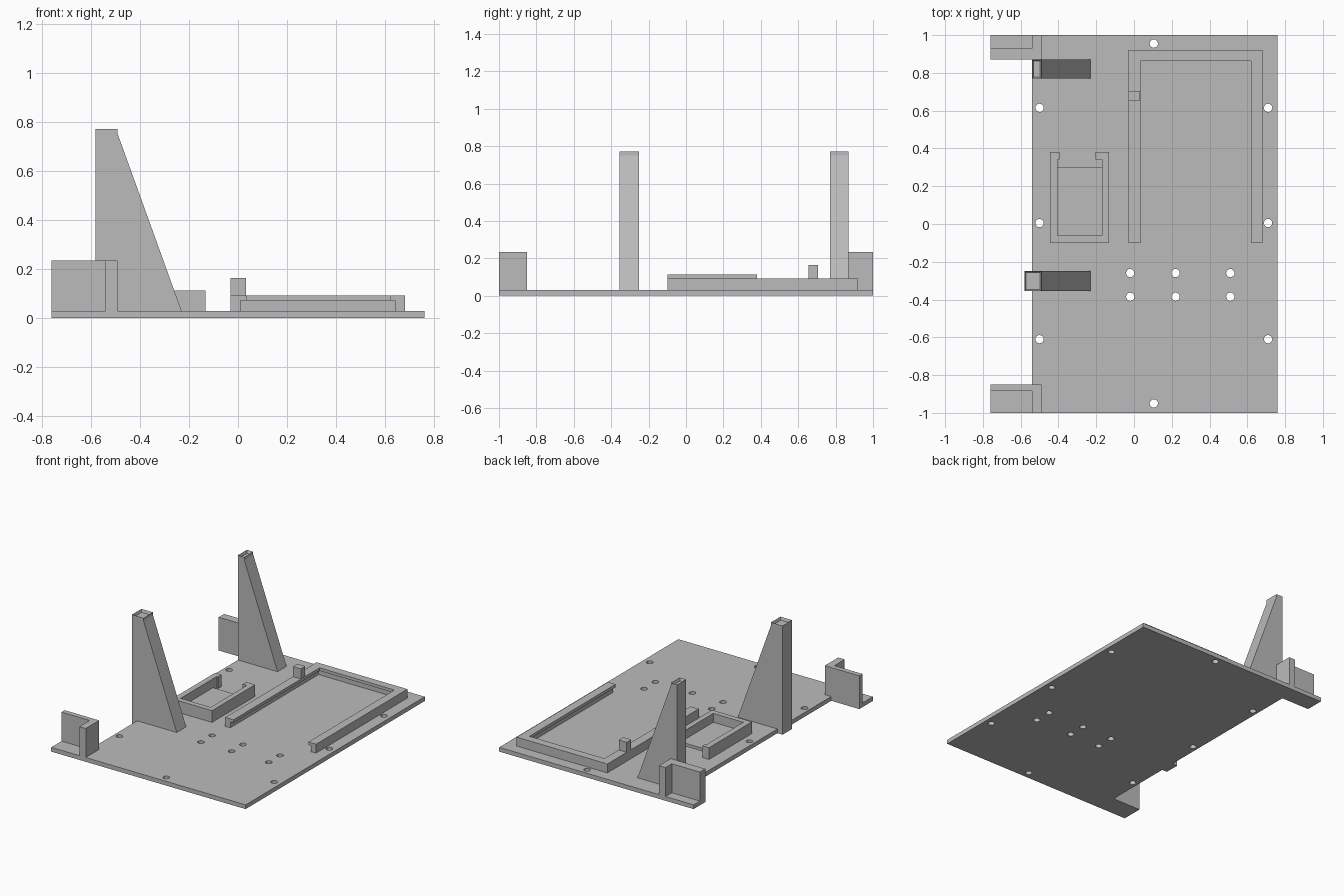
import bpy
import bmesh
from mathutils import Vector

if "Cube" in bpy.data.objects:
    bpy.data.objects.remove(bpy.data.objects["Cube"], do_unlink=True)

grey = bpy.data.materials.new("plain_grey")
grey.use_nodes = True
COLOUR = (0.5, 0.5, 0.5, 1)
grey.diffuse_color = COLOUR
grey.node_tree.nodes["Principled BSDF"].inputs["Base Color"].default_value = COLOUR

FLOOR = 0.03


def finish(name, bm):
    bmesh.ops.recalc_face_normals(bm, faces=bm.faces)
    mesh = bpy.data.meshes.new(name)
    bm.to_mesh(mesh)
    bm.free()
    mesh.materials.append(grey)
    obj = bpy.data.objects.new(name, mesh)
    bpy.context.collection.objects.link(obj)
    return obj


def extrude(points, offset):
    """Solid made by sweeping a closed outline along an offset."""
    bm = bmesh.new()
    face = bm.faces.new([bm.verts.new(p) for p in points])
    swept = bmesh.ops.extrude_face_region(bm, geom=[face], use_keep_orig=True)
    verts = [v for v in swept["geom"] if isinstance(v, bmesh.types.BMVert)]
    bmesh.ops.translate(bm, verts=verts, vec=Vector(offset))
    bmesh.ops.recalc_face_normals(bm, faces=bm.faces)
    return bm


def slab(name, outline, z0, z1):
    return finish(name, extrude([(x, y, z0) for x, y in outline], (0, 0, z1 - z0)))


def box(name, x0, x1, y0, y1, z0, z1):
    return slab(name, [(x0, y0), (x1, y0), (x1, y1), (x0, y1)], z0, z1)


# Base plate with two corner tabs and a small foot on its right edge
plate = slab("base_plate", [
    (-0.76, -1), (0.76, -1), (0.76, 1), (-0.76, 1),
    (-0.76, 0.87), (-0.54, 0.87), (-0.54, -0.25), (-0.58, -0.25),
    (-0.58, -0.355), (-0.54, -0.355), (-0.54, -0.85), (-0.76, -0.85)], 0, FLOOR)

# Screw holes through the plate
holes = [(0.105, y, 0.022) for y in (-0.95, 0.955)]
holes += [(x, y, 0.022) for x in (-0.5, 0.71) for y in (-0.61, 0.005, 0.615)]
holes += [(x, y, 0.022) for x in (-0.02, 0.22, 0.51) for y in (-0.385, -0.26)]
bm = bmesh.new()
for x, y, r in holes:
    made = bmesh.ops.create_cone(bm, cap_ends=True, segments=16,
                                 radius1=r, radius2=r, depth=0.2)
    bmesh.ops.translate(bm, verts=made["verts"], vec=(x, y, 0))
cutter = finish("hole_cutter", bm)
cutter.hide_render = True
cut = plate.modifiers.new("screw_holes", "BOOLEAN")
cut.operation = "DIFFERENCE"
cut.solver = "EXACT"
cut.object = cutter
bpy.context.view_layer.objects.active = plate
bpy.ops.object.modifier_apply(modifier=cut.name)
bpy.data.objects.remove(cutter, do_unlink=True)


# Tall sloped supports with a shallow socket in the top
def support(name, x0, y0, y1):
    top = 0.77
    profile = [(x0, FLOOR), (-0.23, FLOOR), (-0.49, 0.75), (-0.49, top), (x0, top)]
    bm = extrude([(x, y0, z) for x, z in profile], (0, y1 - y0, 0))
    cap = max(bm.faces, key=lambda f: f.calc_center_median().z)
    bmesh.ops.inset_individual(bm, faces=[cap], thickness=0.01)
    bmesh.ops.translate(bm, verts=cap.verts, vec=(0, 0, -0.02))
    finish(name, bm)


support("front_support", -0.58, -0.355, -0.25)
support("back_support", -0.54, 0.77, 0.87)

# Corner brackets: one wall across the tab, one wall along the plate edge
for side, inner, outer, end in (("front", -0.85, -0.885, -1), ("back", 0.87, 0.93, 1)):
    slab(side + "_corner_bracket", [
        (-0.76, inner), (-0.49, inner), (-0.49, end),
        (-0.54, end), (-0.54, outer), (-0.76, outer)], FLOOR, 0.235)


# Large tray: U-shaped wall with an overhanging lip, open to the front
def u_frame(name, left, right, back, z0, z1):
    x0, x1, y0, y1 = -0.03, 0.68, -0.1, 0.92
    slab(name, [(x0, y0), (left, y0), (left, back), (right, back),
                (right, y0), (x1, y0), (x1, y1), (x0, y1)], z0, z1)


u_frame("tray_wall", 0.01, 0.64, 0.885, FLOOR, 0.072)
u_frame("tray_lip", 0.034, 0.62, 0.862, 0.072, 0.093)
box("tray_post", -0.03, 0.032, 0.655, 0.705, 0.093, 0.164)

# Small holder: frame with hooked ends and an opening at the back
slab("holder_frame", [
    (-0.446, -0.1), (-0.133, -0.1), (-0.133, 0.38), (-0.203, 0.38),
    (-0.203, 0.342), (-0.17, 0.342), (-0.17, -0.062), (-0.405, -0.062),
    (-0.405, 0.342), (-0.395, 0.342), (-0.395, 0.38), (-0.446, 0.38)], FLOOR, 0.113)
box("holder_floor", -0.405, -0.17, -0.062, 0.3, FLOOR, 0.05)
